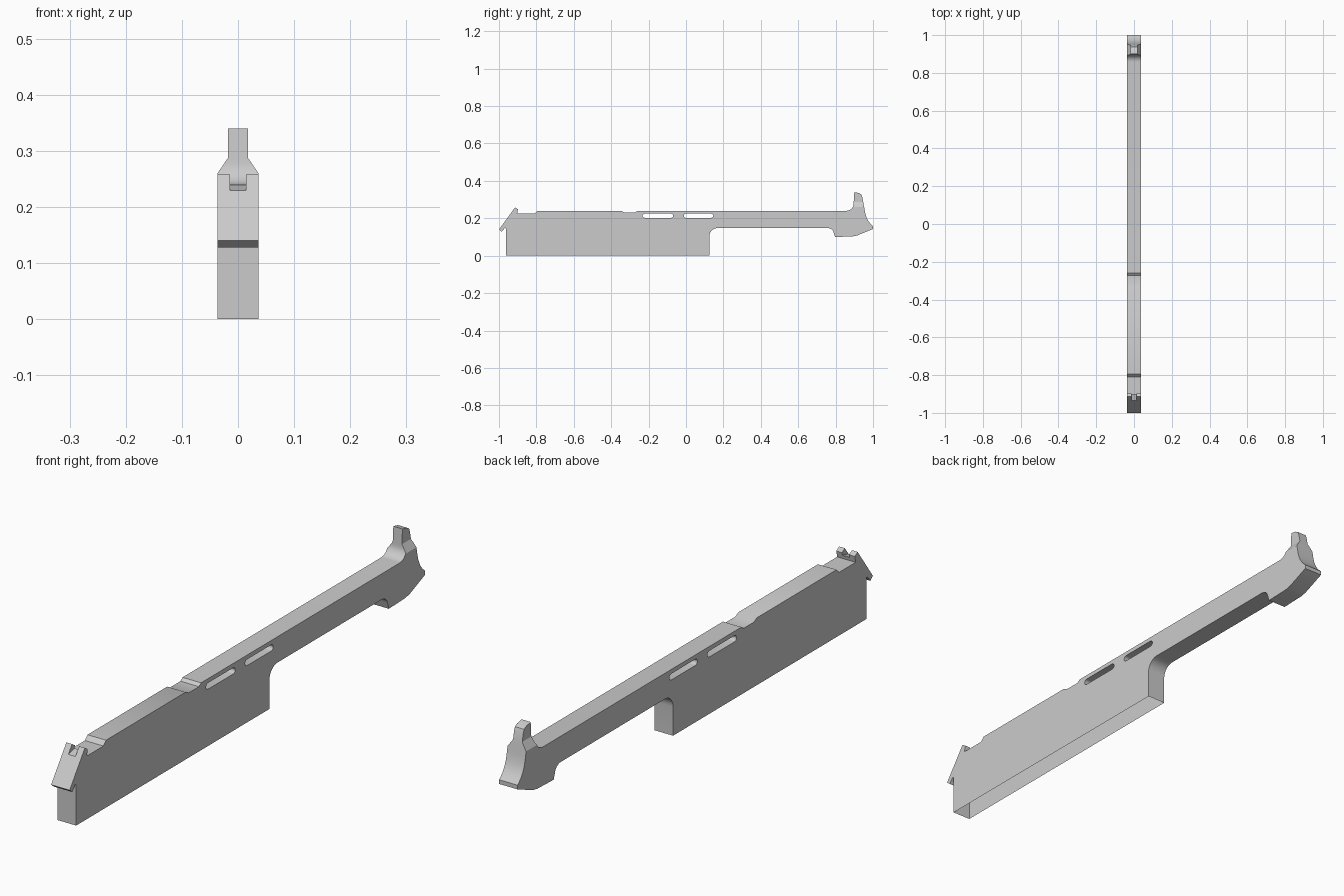
import bpy, bmesh, math
from mathutils import Vector

if "Cube" in bpy.data.objects:
    bpy.data.objects.remove(bpy.data.objects["Cube"])

HALF = 0.0365  # half width of the body


def prism(name, pts, lo, hi, axis='X'):
    """Extrude a closed profile: (y, z) along X, or (x, z) along Y."""
    bm = bmesh.new()
    place = (lambda a, b, d: (d, a, b)) if axis == 'X' else (lambda a, b, d: (a, d, b))
    verts = [bm.verts.new(place(a, b, lo)) for a, b in pts]
    face = bm.faces.new(verts)
    ext = bmesh.ops.extrude_face_region(bm, geom=[face])
    moved = [v for v in ext['geom'] if isinstance(v, bmesh.types.BMVert)]
    bmesh.ops.translate(bm, verts=moved, vec=Vector(place(0, 0, hi - lo)))
    bmesh.ops.recalc_face_normals(bm, faces=bm.faces)
    mesh = bpy.data.meshes.new(name)
    bm.to_mesh(mesh)
    bm.free()
    ob = bpy.data.objects.new(name, mesh)
    bpy.context.collection.objects.link(ob)
    return ob


def arc(cy, cz, ry, rz, a0, a1, n=7):
    return [(cy + ry * math.cos(math.radians(a0 + (a1 - a0) * i / n)),
             cz + rz * math.sin(math.radians(a0 + (a1 - a0) * i / n))) for i in range(n + 1)]


# Side profile of the slide, counter-clockwise from the lower front corner
profile = [(-0.963, 0), (0.125, 0)]
profile += arc(0.17, 0.103, 0.045, 0.045, 180, 90)        # step under the barrel
profile += arc(0.757, 0.118, 0.033, 0.03, 90, 10)         # hook at the back
profile += [(0.797, 0.10), (0.89, 0.103), (0.915, 0.108), (1.0, 0.143), (1.0, 0.158)]
profile += [(0.985, 0.172), (0.972, 0.19), (0.962, 0.213), (0.956, 0.24), (0.95, 0.275)]
profile += [(0.942, 0.315), (0.937, 0.328), (0.925, 0.335), (0.90, 0.34)]
profile += arc(0.858, 0.278, 0.038, 0.038, 0, -90)        # foot of the rear post
profile += [(-0.26, 0.24), (-0.272, 0.231), (-0.33, 0.231), (-0.347, 0.24)]
profile += [(-0.795, 0.24), (-0.81, 0.225), (-0.903, 0.225), (-0.898, 0.248)]
profile += [(-0.914, 0.258), (-1.0, 0.14), (-0.985, 0.128), (-0.969, 0.148), (-0.963, 0.146)]
body = prism('slide_body', profile, -HALF, HALF)

# Cutters: two side slots, the notch in the front sight, the shoulders of the post
cutters = []
for i, (y0, y1) in enumerate([(-0.232, -0.068), (-0.012, 0.146)]):
    r = 0.011
    slot = arc(y1 - r, 0.2135, r, r, -90, 90) + arc(y0 + r, 0.2135, r, r, 90, 270)
    cutters.append(prism(f'slot_cutter_{i}', slot, -0.1, 0.1))
cutters.append(prism('sight_notch_cutter',
                     [(-0.96, 0.223), (-0.88, 0.243), (-0.88, 0.3), (-0.96, 0.3)], -0.014, 0.014))
for s in (-1, 1):
    shoulder = [(s * 0.018, 0.4), (s * 0.018, 0.287), (s * 0.0365, 0.26),
                (s * 0.06, 0.2257), (s * 0.06, 0.4)]
    cutters.append(prism('post_shoulder_cutter', shoulder, 0.86, 1.05, 'Y'))

bpy.context.view_layer.objects.active = body
body.select_set(True)
for c in cutters:
    mod = body.modifiers.new(c.name, 'BOOLEAN')
    mod.operation = 'DIFFERENCE'
    mod.solver = 'EXACT'
    mod.object = c
    bpy.ops.object.modifier_apply(modifier=mod.name)
for c in cutters:
    bpy.data.objects.remove(c, do_unlink=True)

# Open underside
bm = bmesh.new()
bm.from_mesh(body.data)
under = [f for f in bm.faces if all(abs(v.co.z) < 1e-4 for v in f.verts)]
bmesh.ops.delete(bm, geom=under, context='FACES')
bm.to_mesh(body.data)
bm.free()
bpy.ops.object.shade_smooth_by_angle(angle=math.radians(30))
